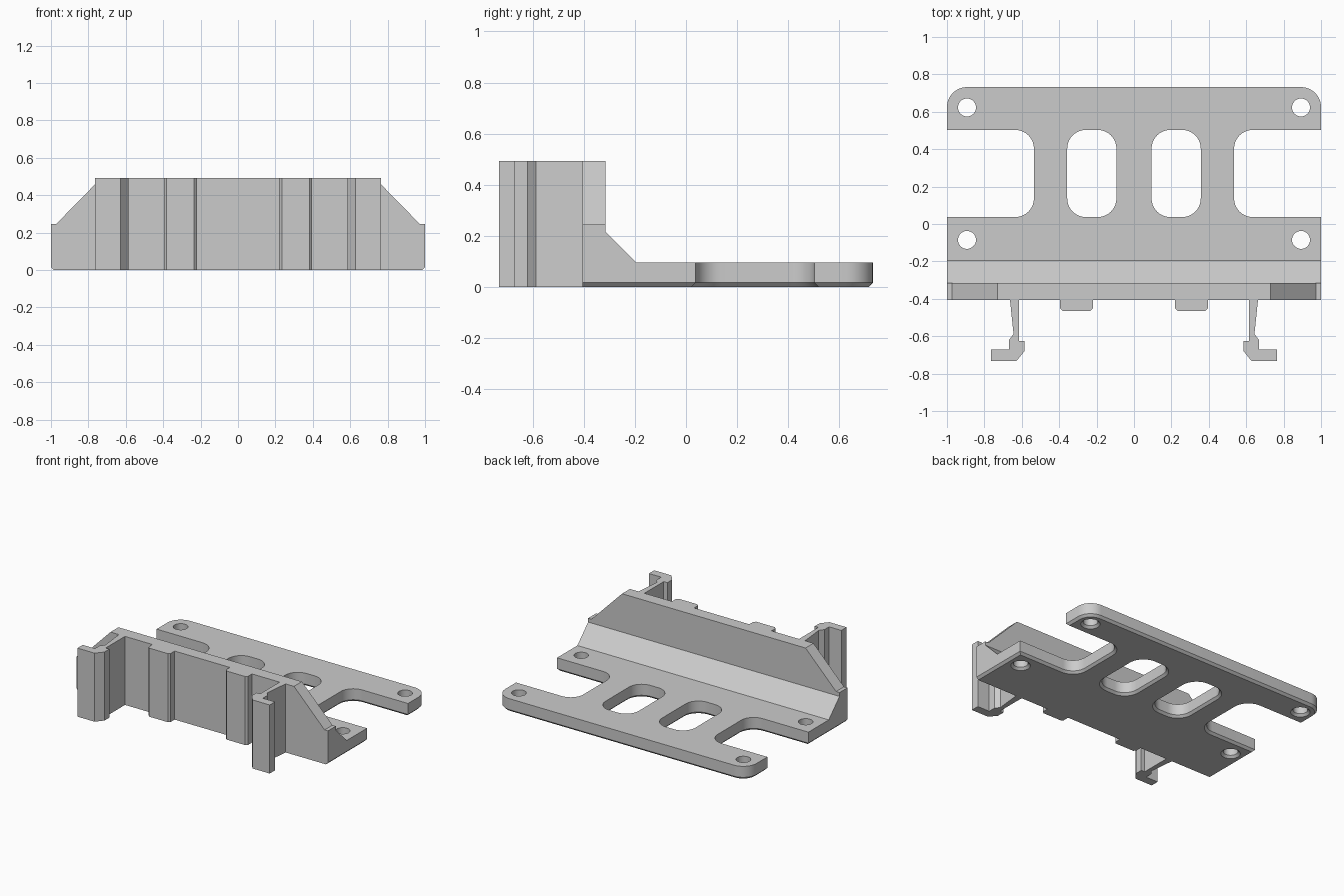
import bpy, bmesh
from math import cos, sin, pi, radians
from mathutils import Vector

cube = bpy.data.objects.get("Cube")
if cube:
    bpy.data.objects.remove(cube)

grey = bpy.data.materials.new("plastic_grey")
grey.use_nodes = True
COLOUR = (0.6, 0.6, 0.6, 1)
grey.diffuse_color = COLOUR
grey.node_tree.nodes["Principled BSDF"].inputs["Base Color"].default_value = COLOUR

FRONT, WALL_BACK, BACK = -0.406, -0.316, 0.732
THICK, CHAMFER, SHOULDER, TOP = 0.095, 0.016, 0.245, 0.493


def finish(name, bm):
    bmesh.ops.recalc_face_normals(bm, faces=bm.faces)
    mesh = bpy.data.meshes.new(name)
    bm.to_mesh(mesh)
    bm.free()
    mesh.materials.append(grey)
    ob = bpy.data.objects.new(name, mesh)
    bpy.context.collection.objects.link(ob)
    return ob


def prism(name, points, offset):
    """Extrude a flat polygon of 3D points along an offset."""
    bm = bmesh.new()
    face = bm.faces.new([bm.verts.new(p) for p in points])
    out = bmesh.ops.extrude_face_region(bm, geom=[face], use_keep_orig=True)
    moved = [g for g in out["geom"] if isinstance(g, bmesh.types.BMVert)]
    bmesh.ops.translate(bm, verts=moved, vec=offset)
    return finish(name, bm)


def rounded(corners, steps=10):
    """Round the right-angled corners given as (x, y, radius)."""
    pts = []
    for i, (x, y, r) in enumerate(corners):
        p = Vector((x, y))
        if not r:
            pts.append(p)
            continue
        to_prev = (Vector(corners[i - 1][:2]) - p).normalized()
        to_next = (Vector(corners[(i + 1) % len(corners)][:2]) - p).normalized()
        centre = p + r * (to_prev + to_next)
        for k in range(steps + 1):
            a = pi / 2 * k / steps
            pts.append(centre - r * (to_next * cos(a) + to_prev * sin(a)))
    return pts


def inset(pts, d):
    """Move a loop to its left, keeping the front edge flush."""
    out = []
    for i, p in enumerate(pts):
        a = (p - pts[i - 1]).normalized()
        b = (pts[(i + 1) % len(pts)] - p).normalized()
        na, nb = Vector((-a.y, a.x)), Vector((-b.y, b.x))
        q = p + d * (na + nb) / (1 + na.dot(nb))
        if p.y < FRONT + 0.001:
            q.y = p.y
        out.append(q)
    return out


# Base plate: outline, two slots and four screw holes, chamfered underneath
half = [(1, FRONT, 0), (1, 0.037, 0), (0.535, 0.037, 0.1),
        (0.535, 0.503, 0.1), (1, 0.503, 0), (1, BACK, 0.107)]
loops = [rounded(half + [(-x, y, r) for x, y, r in reversed(half)])]
for s in (-1, 1):
    x0, x1 = sorted((s * 0.094, s * 0.357))
    slot = [(x0, 0.037, 0.1), (x0, 0.503, 0.1), (x1, 0.503, 0.1), (x1, 0.037, 0.1)]
    loops.append(rounded(slot))
    for y in (-0.085, 0.623):
        loops.append([Vector((s * 0.893 + 0.048 * cos(-k * pi / 16),
                              y + 0.048 * sin(-k * pi / 16))) for k in range(32)])

bm = bmesh.new()
caps = {0: [], 2: []}
for loop in loops:
    levels = ((inset(loop, CHAMFER), 0), (loop, CHAMFER), (loop, THICK))
    rings = [[bm.verts.new((p.x, p.y, z)) for p in pts] for pts, z in levels]
    n = len(loop)
    for low, high in zip(rings, rings[1:]):
        for i in range(n):
            j = (i + 1) % n
            bm.faces.new((low[i], low[j], high[j], high[i]))
    for level in caps:
        ring = rings[level]
        caps[level] += [bm.edges.get((ring[i], ring[(i + 1) % n])) for i in range(n)]
for edges in caps.values():
    bmesh.ops.triangle_fill(bm, use_beauty=True, edges=edges)
plate = finish("base_plate", bm)
bpy.context.view_layer.objects.active = plate
plate.select_set(True)
bpy.ops.object.shade_smooth_by_angle(angle=radians(30))
plate.select_set(False)

# Lower wall with sloped brace along its back
brace = [(FRONT, THICK), (-0.194, THICK), (WALL_BACK, 0.217),
         (WALL_BACK, SHOULDER), (FRONT, SHOULDER)]
prism("wall_base", [(-1, y, z) for y, z in brace], (2, 0, 0))

# Upper wall with slanted ends
prism("upper_wall",
      [(x, FRONT, z) for x, z in ((-0.973, SHOULDER), (0.973, SHOULDER),
                                  (0.73, TOP), (-0.73, TOP))],
      (0, WALL_BACK - FRONT, 0))

# Mirrored pairs on the front: spacer pads and hooked clips
pad = [(0.22, FRONT), (0.22, -0.45), (0.234, -0.464),
       (0.382, -0.464), (0.396, -0.45), (0.396, FRONT)]
clip = [(0.663, FRONT), (0.644, -0.588), (0.668, -0.62), (0.668, -0.672),
        (0.765, -0.672), (0.765, -0.732), (0.628, -0.732), (0.586, -0.68),
        (0.586, -0.625), (0.615, -0.625), (0.615, FRONT)]
for side, s in (("left", 1), ("right", -1)):
    for part, shape in (("spacer_pad", pad), ("hook_clip", clip)):
        prism(f"{part}_{side}", [(s * x, y, 0) for x, y in shape], (0, 0, TOP))
